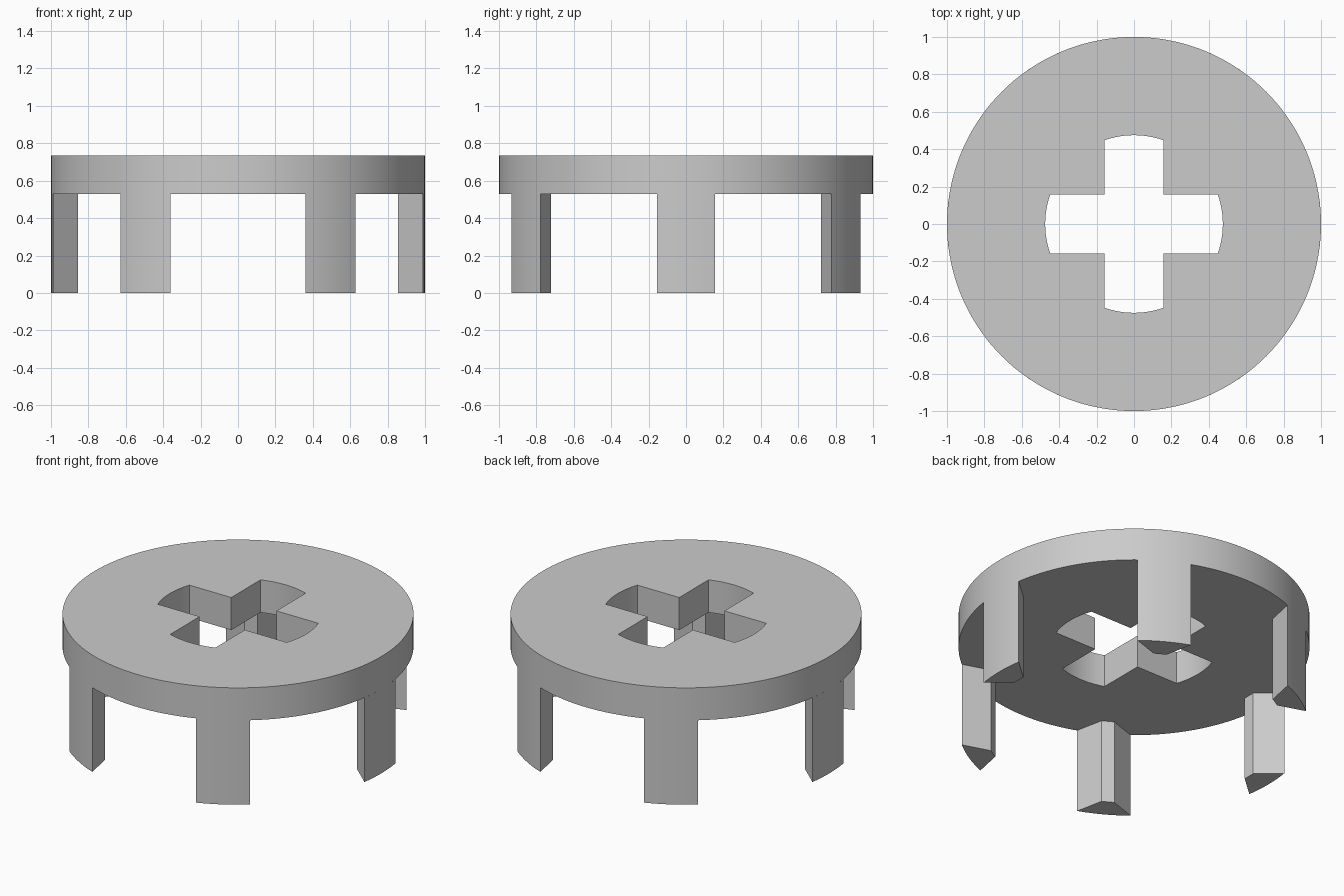
import bpy, bmesh
from math import sin, cos, asin, sqrt, pi, radians

cube = bpy.data.objects.get("Cube")
if cube:
    bpy.data.objects.remove(cube, do_unlink=True)

HEIGHT, LEG_TOP = 0.735, 0.53
SLOT_HALF, SLOT_RADIUS = 0.157, 0.475
LEG_HALF, LEG_TIP_HALF, LEG_INNER = 0.155, 0.037, 0.855

grey = bpy.data.materials.new("plain_grey")
grey.use_nodes = True
colour = (0.6, 0.6, 0.6, 1)
grey.diffuse_color = colour
grey.node_tree.nodes["Principled BSDF"].inputs["Base Color"].default_value = colour


def arc(radius, start, end, steps):
    angles = [start + (end - start) * i / steps for i in range(steps + 1)]
    return [(radius * cos(a), radius * sin(a)) for a in angles]


def turn(points, a):
    return [(x * cos(a) - y * sin(a), x * sin(a) + y * cos(a)) for x, y in points]


def prism(name, outlines, low, high, top_cap=True):
    """Upright solid from one outer outline and optional hole outlines."""
    bm = bmesh.new()
    edges = []
    for outline in outlines:
        verts = [bm.verts.new((x, y, low)) for x, y in outline]
        edges += [bm.edges.new((v, verts[i - 1])) for i, v in enumerate(verts)]
    bmesh.ops.triangle_fill(bm, edges=edges, use_beauty=True)
    base = list(bm.faces)
    lid = bmesh.ops.extrude_face_region(bm, geom=base, use_keep_orig=True)["geom"]
    bmesh.ops.translate(bm, verts=[g for g in lid if isinstance(g, bmesh.types.BMVert)],
                        vec=(0, 0, high - low))
    bmesh.ops.recalc_face_normals(bm, faces=bm.faces)
    if not top_cap:
        top = [f for f in bm.faces if all(v.co.z > high - 0.001 for v in f.verts)]
        bmesh.ops.delete(bm, geom=top, context="FACES_ONLY")
    mesh = bpy.data.meshes.new(name)
    bm.to_mesh(mesh)
    bm.free()
    mesh.materials.append(grey)
    obj = bpy.data.objects.new(name, mesh)
    bpy.context.collection.objects.link(obj)
    bpy.ops.object.select_all(action="DESELECT")
    obj.select_set(True)
    bpy.context.view_layer.objects.active = obj
    bpy.ops.object.shade_smooth_by_angle(angle=radians(25))
    return obj


# Round top with a cross-shaped slot whose arms end in arcs
spread = asin(SLOT_HALF / SLOT_RADIUS)
arm = arc(SLOT_RADIUS, -spread, spread, 10) + [(SLOT_HALF, SLOT_HALF)]
cross = [p for k in range(4) for p in turn(arm, k * pi / 2)]
rim = arc(1, 0, 2 * pi, 144)[:-1]
prism("slotted_top", [rim, cross], LEG_TOP, HEIGHT)

# Six legs: curved outside, tapering to a narrow inner face
spread = asin(LEG_HALF)
section = arc(1, -spread, spread, 8) + [(LEG_INNER, LEG_TIP_HALF), (LEG_INNER, -LEG_TIP_HALF)]
for k in range(6):
    prism(f"leg_{k + 1}", [turn(section, k * pi / 3)], 0, LEG_TOP, top_cap=False)
